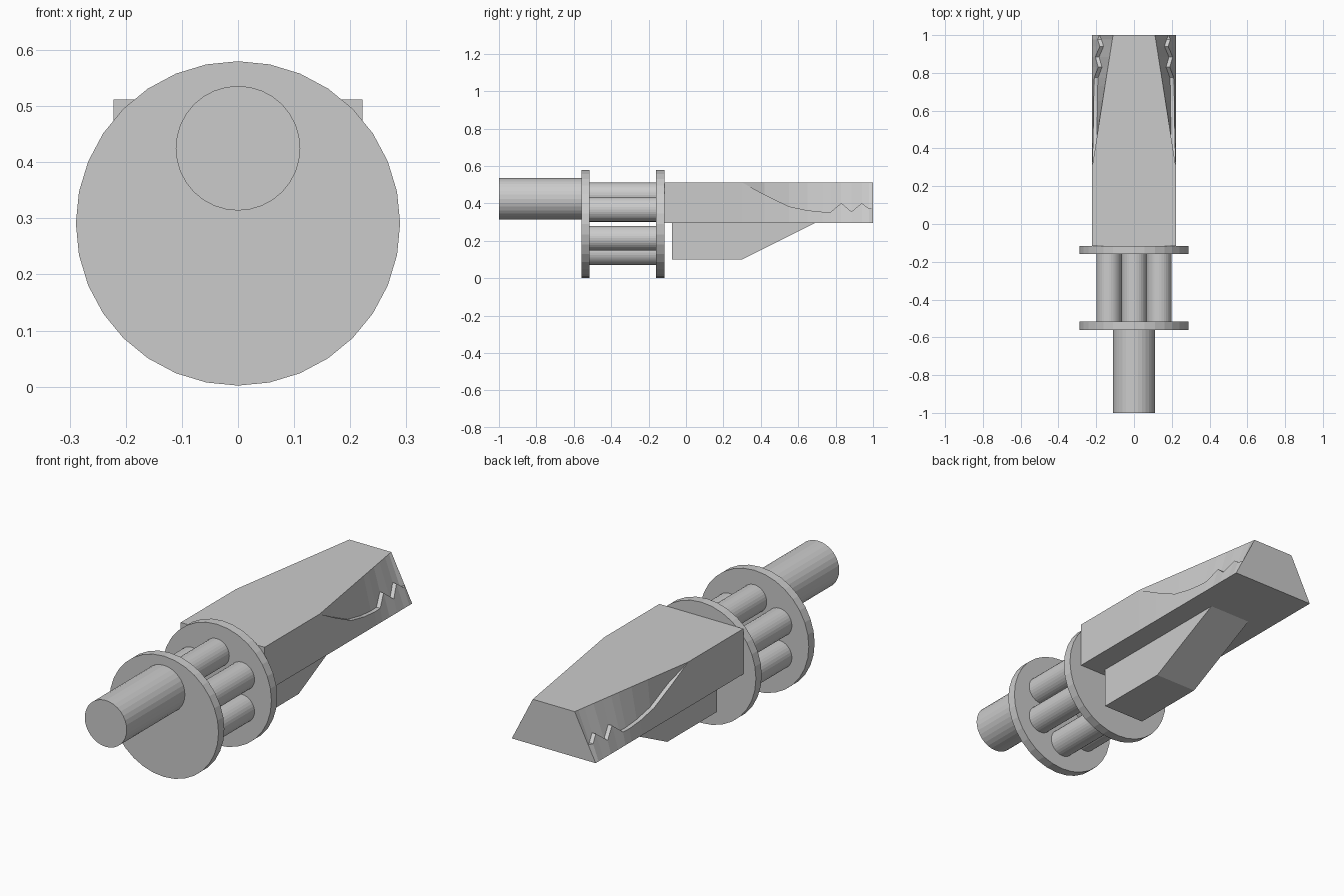
import bpy, bmesh
from math import sin, cos, radians, pi

if "Cube" in bpy.data.objects:
    bpy.data.objects.remove(bpy.data.objects["Cube"])


def cylinder_y(name, radius, y0, y1, x, z, sides=32):
    """Cylinder lying along the y axis, flat shaded."""
    bpy.ops.mesh.primitive_cylinder_add(
        vertices=sides, radius=radius, depth=y1 - y0,
        location=(x, (y0 + y1) / 2, z), rotation=(pi / 2, 0, 0))
    bpy.context.object.name = name


def finish(bm, name):
    bmesh.ops.recalc_face_normals(bm, faces=bm.faces)
    mesh = bpy.data.meshes.new(name)
    bm.to_mesh(mesh)
    bm.free()
    obj = bpy.data.objects.new(name, mesh)
    bpy.context.collection.objects.link(obj)


# Front shaft, two discs and the ring of six tubes between them
cylinder_y("front_shaft", 0.111, -1.0, -0.56, 0, 0.425)
cylinder_y("front_disc", 0.289, -0.56, -0.516, 0, 0.291)
cylinder_y("rear_disc", 0.289, -0.16, -0.116, 0, 0.291)
for i in range(6):
    a = radians(30 + 60 * i)
    cylinder_y(f"tube_{i + 1}", 0.066, -0.516, -0.16,
               0.154 * cos(a), 0.291 + 0.154 * sin(a))

# Body: box whose upper sides taper inward, split by a jagged stepped line
W, TOP_W, Z0, Z1 = 0.222, 0.111, 0.295, 0.512
Y_FRONT, Y_BEND, Y_BACK = -0.116, 0.3, 1.0
line = [(0.3, Z1), (0.42, 0.447), (0.55, 0.384), (0.65, 0.363), (0.73, 0.355),
        (0.775, 0.355), (0.83, 0.402), (0.885, 0.356), (0.94, 0.402),
        (0.978, 0.372), (1.0, 0.372)]


def side_x(y, z):
    """Half width of the twisted tapering side."""
    t = (y - Y_BEND) / (Y_BACK - Y_BEND)
    return W - (W - TOP_W) * t * (z - Z0) / (Z1 - Z0)


bm = bmesh.new()


def face(verts):
    unique = list(dict.fromkeys(verts))
    if len(unique) > 2:
        bm.faces.new(unique)


sides = []
for s in (-1, 1):
    front = [bm.verts.new((s * W, Y_FRONT, z)) for z in (Z0, Z1)]
    columns = []
    for i, (y, z) in enumerate(line):
        low = bm.verts.new((s * side_x(y, Z0), y, Z0))
        high = bm.verts.new((s * side_x(y, Z1), y, Z1))
        if i == 0:
            outer = inner = high
        elif i == len(line) - 1:
            outer = inner = bm.verts.new((s * side_x(y, z), y, z))
        else:
            outer = bm.verts.new((s * (side_x(y, z) + 0.009), y, z))
            inner = bm.verts.new((s * (side_x(y, z) - 0.011), y, z))
        columns.append((low, outer, inner, high))
    face([front[0], columns[0][0], columns[0][3], front[1]])
    for c, d in zip(columns, columns[1:]):
        for k in range(3):
            face([c[k], d[k], d[k + 1], c[k + 1]])
    sides.append((front, columns))

(left_f, left_c), (right_f, right_c) = sides
for k, f in ((0, 0), (3, 1)):
    face([left_f[f]] + [c[k] for c in left_c]
         + [c[k] for c in reversed(right_c)] + [right_f[f]])
face(left_f + right_f[::-1])
face(list(left_c[-1]) + list(right_c[-1])[::-1])
finish(bm, "body")

# Keel under the body: extruded side profile
bm = bmesh.new()
profile = [(-0.075, Z0), (-0.075, 0.1), (0.3, 0.1), (0.69, Z0)]
keel = bm.faces.new([bm.verts.new((-0.111, y, z)) for y, z in profile])
ext = bmesh.ops.extrude_face_region(bm, geom=[keel])
bmesh.ops.translate(bm, vec=(0.222, 0, 0),
                    verts=[g for g in ext["geom"] if isinstance(g, bmesh.types.BMVert)])
finish(bm, "keel")
